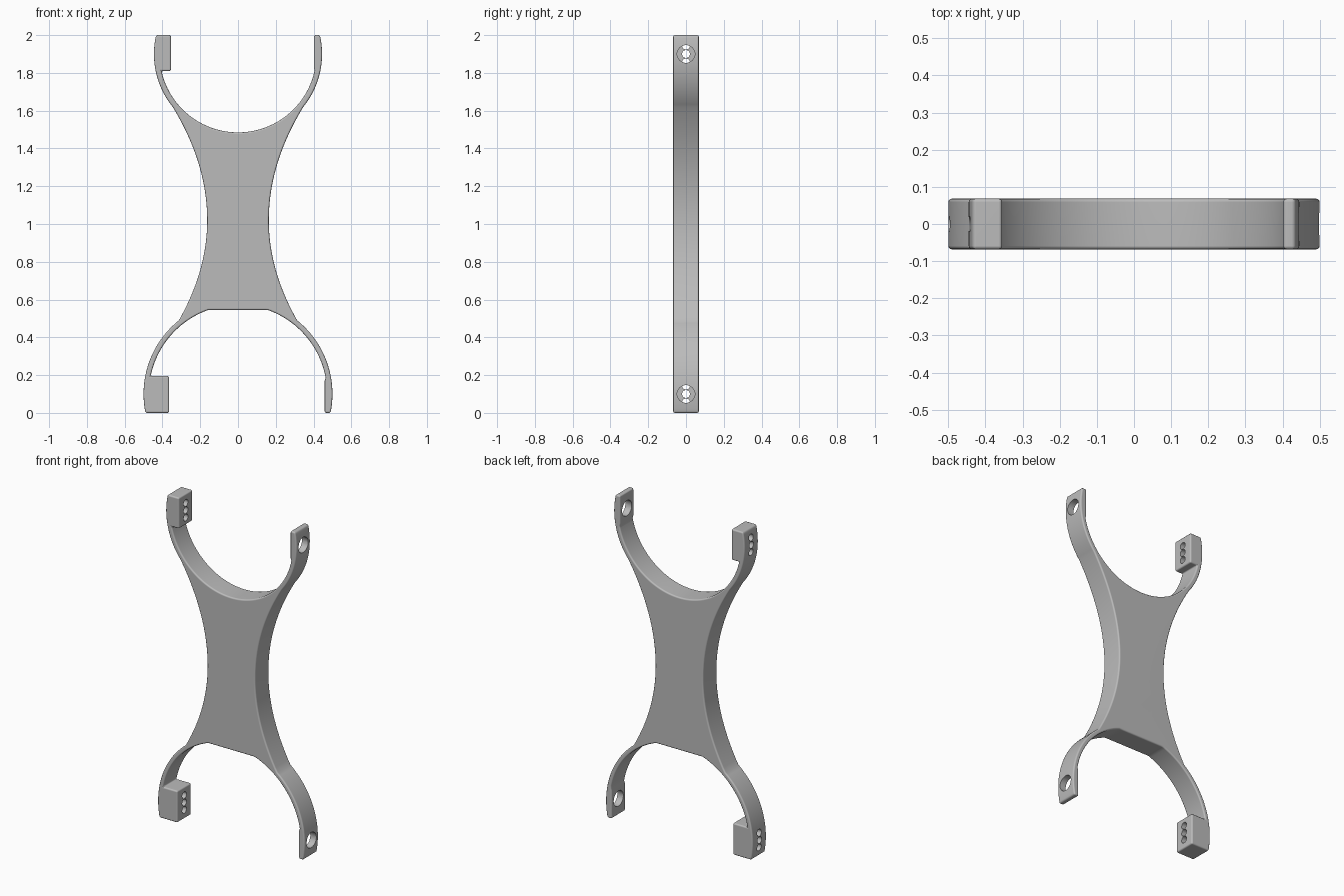
import bpy, bmesh
from math import sin, cos, asin, sqrt, pi, radians

if "Cube" in bpy.data.objects:
    bpy.data.objects.remove(bpy.data.objects["Cube"], do_unlink=True)

DEPTH = 0.136
WAIST_Z, WAIST_X = 1.02, 0.163

grey = bpy.data.materials.new("plain grey")
grey.use_nodes = True
colour = (0.5, 0.5, 0.5, 1)
grey.diffuse_color = colour
grey.node_tree.nodes["Principled BSDF"].inputs["Base Color"].default_value = colour


def arc(r, v0, v1, n):
    """Points on a circle between two heights, on the +x side."""
    a0, a1 = asin(v0 / r), asin(v1 / r)
    return [(r * cos(a0 + (a1 - a0) * i / n), r * sin(a0 + (a1 - a0) * i / n))
            for i in range(n + 1)]


def quarter(side, up, cz, r_out, r_in, flat, join, pad_x, step, lead):
    """Outline from the middle of an opening, round one arm tip, to the waist."""
    # inner opening, levelled off at the flat height
    pts = [(x, max(v, -flat)) for x, v in arc(r_in, -r_in, lead, 40)]
    # thickened arm tip
    pts += [(pad_x, step), (pad_x, 0.1)]
    # outer curve of the arm
    pts += arc(r_out, 0.1, join, 24)
    pts = [(x, cz + up * v) for x, v in pts]
    # hollow flank of the body
    jx, jz = pts[-1]
    for i in range(1, 21):
        t = 1 - i / 20
        pts.append((WAIST_X + (jx - WAIST_X) * t * t, WAIST_Z + (jz - WAIST_Z) * t))
    return [(side * x, z) for x, z in pts]


UPPER = dict(up=1, cz=1.9, r_out=0.445, r_in=0.415, flat=0.415, join=-0.28)
LOWER = dict(up=-1, cz=0.1, r_out=0.5, r_in=0.472, flat=0.445, join=-0.39)

outline = quarter(1, **UPPER, pad_x=0.402, step=-0.07, lead=-0.085)
outline += quarter(1, **LOWER, pad_x=0.459, step=-0.07, lead=-0.085)[::-1]
outline += quarter(-1, **LOWER, pad_x=0.365, step=-0.095, lead=-0.095)
outline += quarter(-1, **UPPER, pad_x=0.355, step=-0.09, lead=-0.09)[::-1]

# clip body: outline pulled through the depth
bm = bmesh.new()
clean = []
for p in outline:
    if not clean or abs(p[0] - clean[-1][0]) + abs(p[1] - clean[-1][1]) > 1e-4:
        clean.append(p)
if abs(clean[0][0] - clean[-1][0]) + abs(clean[0][1] - clean[-1][1]) < 1e-4:
    clean.pop()
face = bm.faces.new([bm.verts.new((x, -DEPTH / 2, z)) for x, z in clean])
out = bmesh.ops.extrude_face_region(bm, geom=[face])
moved = [g for g in out["geom"] if isinstance(g, bmesh.types.BMVert)]
bmesh.ops.translate(bm, vec=(0, DEPTH, 0), verts=moved)
bmesh.ops.recalc_face_normals(bm, faces=bm.faces)
mesh = bpy.data.meshes.new("double_clip_body")
bm.to_mesh(mesh)
bm.free()
body = bpy.data.objects.new("double_clip_body", mesh)
bpy.context.collection.objects.link(body)
mesh.materials.append(grey)

bevel = body.modifiers.new("soft edges", "BEVEL")
bevel.width, bevel.segments = 0.009, 3
bevel.limit_method, bevel.angle_limit = "ANGLE", radians(40)
bevel.use_clamp_overlap = False


def drill(x, z, radius):
    """Cutter along x for one hole."""
    bpy.ops.mesh.primitive_cylinder_add(vertices=32, radius=radius, depth=0.3,
                                        location=(x, 0, z), rotation=(0, pi / 2, 0))
    cutter = bpy.context.object
    cutter.name = "hole_cutter"
    cut = body.modifiers.new("hole", "BOOLEAN")
    cut.operation, cut.object, cut.solver = "DIFFERENCE", cutter, "EXACT"
    return cutter


# one wide hole in each thin pad, three small ones in each block
cutters = []
for z, x in ((1.9, 0.42), (0.1, 0.48)):
    cutters.append(drill(x, z, 0.047))
    for k in (-1, 0, 1):
        cutters.append(drill(-x, z + 0.045 * k, 0.021))

bpy.ops.object.select_all(action="DESELECT")
body.select_set(True)
bpy.context.view_layer.objects.active = body
for name in [m.name for m in body.modifiers]:
    bpy.ops.object.modifier_apply(modifier=name)
for cutter in cutters:
    bpy.data.objects.remove(cutter, do_unlink=True)

body.select_set(True)
bpy.ops.object.shade_smooth_by_angle(angle=radians(35))
normals = body.modifiers.new("even shading", "WEIGHTED_NORMAL")
normals.keep_sharp = True
